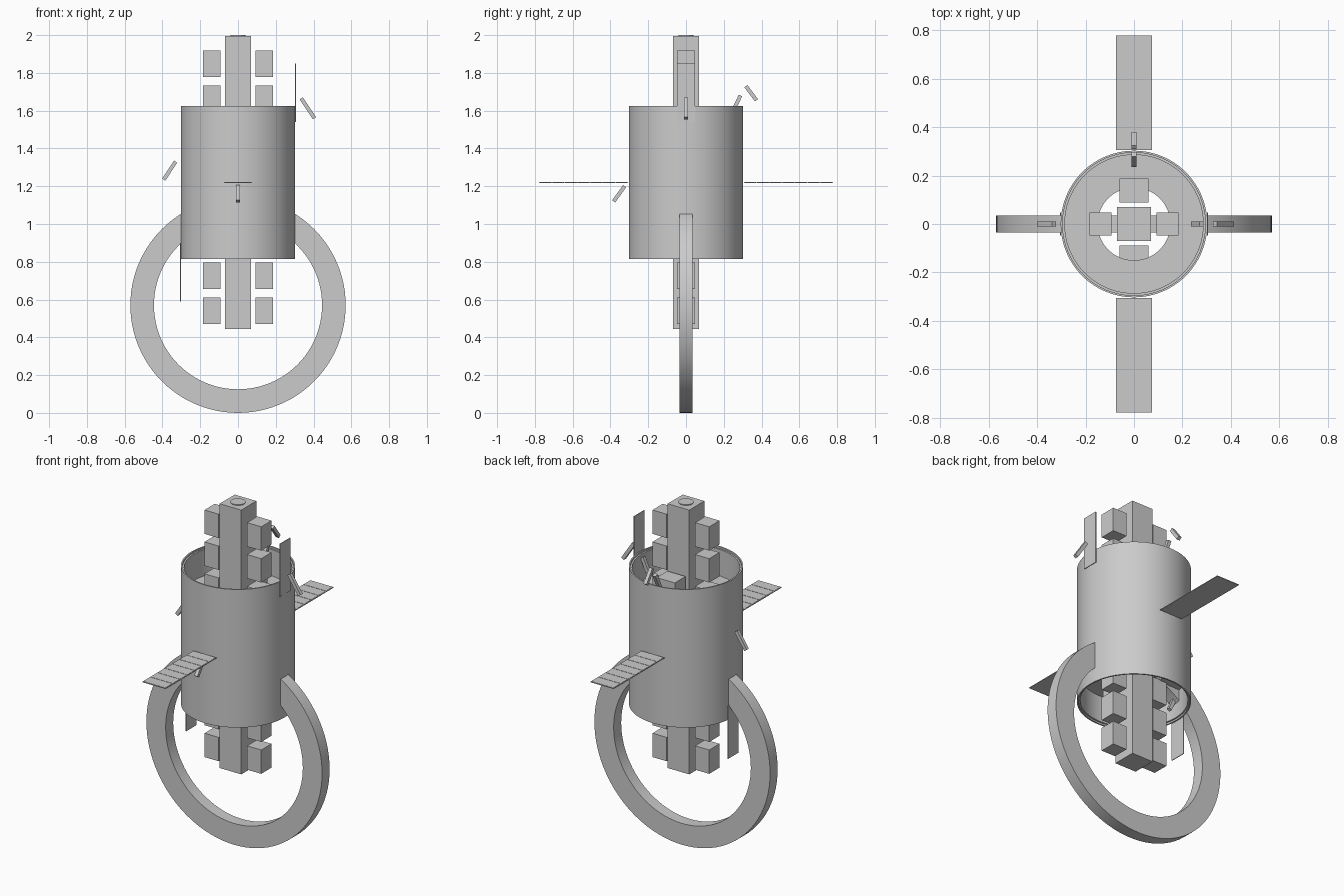
import bpy, bmesh
from math import tau, radians, atan2
from mathutils import Vector, Matrix

default = bpy.data.objects.get("Cube")
if default:
    bpy.data.objects.remove(default)

grey = bpy.data.materials.new("light_grey")
grey.use_nodes = True
grey.diffuse_color = (0.6, 0.6, 0.6, 1)
grey.node_tree.nodes["Principled BSDF"].inputs["Base Color"].default_value = (0.6, 0.6, 0.6, 1)


def finish(name, bm, smooth=False):
    bmesh.ops.recalc_face_normals(bm, faces=bm.faces[:])
    mesh = bpy.data.meshes.new(name)
    bm.to_mesh(mesh)
    bm.free()
    mesh.materials.append(grey)
    ob = bpy.data.objects.new(name, mesh)
    bpy.context.collection.objects.link(ob)
    if smooth:
        bpy.ops.object.select_all(action="DESELECT")
        ob.select_set(True)
        bpy.context.view_layer.objects.active = ob
        bpy.ops.object.shade_smooth_by_angle(angle=radians(35))
    return ob


def box(name, centre, size, rotation=Matrix()):
    bm = bmesh.new()
    bmesh.ops.create_cube(bm, size=1)
    transform = Matrix.Translation(centre) @ rotation @ Matrix.Diagonal((*size, 1))
    bmesh.ops.transform(bm, matrix=transform, verts=bm.verts)
    return finish(name, bm)


def lathe(name, profile, transform=Matrix(), steps=96):
    """Spin a closed (radius, height) outline around z."""
    bm = bmesh.new()
    verts = [bm.verts.new((r, 0, z)) for r, z in profile]
    edges = [bm.edges.new((a, b)) for a, b in zip(verts, verts[1:] + verts[:1])]
    bmesh.ops.spin(bm, geom=verts + edges, cent=(0, 0, 0), axis=(0, 0, 1),
                   angle=tau, steps=steps, use_duplicate=False)
    bmesh.ops.remove_doubles(bm, verts=bm.verts[:], dist=0.0001)
    bmesh.ops.transform(bm, matrix=transform, verts=bm.verts)
    return finish(name, bm, True)


def tube(name, inner, outer, low, high, transform=Matrix()):
    return lathe(name, [(inner, low), (outer, low), (outer, high), (inner, high)], transform)


def strut(name, start, end, width=0.02):
    a, b = Vector(start), Vector(end)
    turn = (b - a).to_track_quat("Z", "Y").to_matrix().to_4x4()
    box(name, (a + b) / 2, (width, width, (b - a).length), turn)


# Hull: outer shell, slightly recessed liner and inner deck with open middle
tube("hull_shell", 0.295, 0.303, 0.815, 1.625)
tube("hull_liner", 0.286, 0.296, 0.825, 1.615)
tube("inner_deck", 0.15, 0.29, 0.98, 1.46)

# Large upright ring hanging below the hull
tube("habitat_ring", 0.445, 0.57, -0.035, 0.035,
     Matrix.Translation((0, 0, 0.57)) @ Matrix.Rotation(radians(90), 4, "X"))

# Central spine and its end cap
box("spine", (0, 0, 1.22), (0.14, 0.14, 1.55))
lathe("spine_cap", [(0, 1.99), (0.04, 1.99), (0.04, 2.0), (0, 2.0)], steps=32)

# Cargo modules down both sides of the spine
for side, label in ((1, "left"), (-1, "right")):
    for row in range(8):
        box(f"{label}_module_{row + 1}", (side * 0.138, 0, 0.54 + row * 0.187),
            (0.092, 0.095, 0.14))
box("back_module", (0, 0.138, 1.54), (0.118, 0.1, 0.14))
box("front_module", (0, -0.138, 0.9), (0.118, 0.1, 0.14))

# Horizontal solar wings with raised cells
for side, label in ((1, "back"), (-1, "front")):
    box(f"{label}_wing", (0, side * 0.542, 1.219), (0.15, 0.472, 0.004))
    for i in range(7):
        box(f"{label}_wing_cell_{i + 1}", (0, side * (0.34 + i * 0.0673), 1.2215),
            (0.144, 0.063, 0.002))

# Upright radiator plates
box("left_radiator", (0.304, 0, 1.695), (0.004, 0.096, 0.31))
box("right_radiator", (-0.304, 0, 0.745), (0.004, 0.096, 0.31))

# Slanted struts around the hull, and their inner partners at the rim
strut("left_strut", (0.335, 0, 1.665), (0.405, 0, 1.56))
strut("right_strut", (-0.33, 0, 1.33), (-0.393, 0, 1.235))
strut("front_strut", (0, -0.325, 1.2), (0, -0.383, 1.12))
strut("back_strut", (0, 0.317, 1.73), (0, 0.373, 1.655))
strut("left_inner_strut", (0.28, 0, 1.6), (0.245, 0, 1.52))
strut("back_inner_strut", (0, 0.288, 1.68), (0, 0.245, 1.59))
strut("right_inner_strut", (-0.28, 0, 0.94), (-0.245, 0, 0.86))
